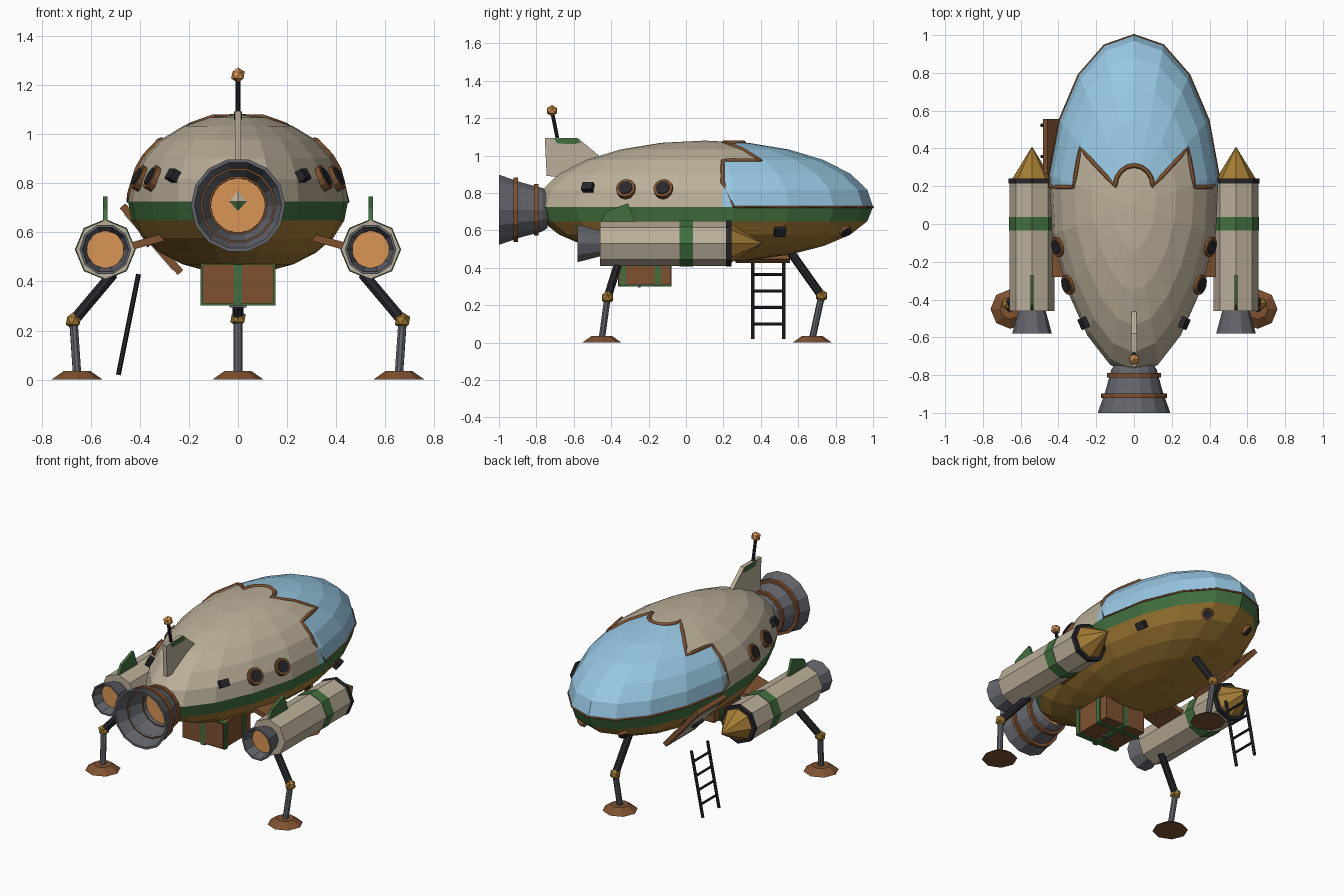
import bpy, bmesh, math
from mathutils import Vector, Matrix
from mathutils.bvhtree import BVHTree

if "Cube" in bpy.data.objects:
    bpy.data.objects.remove(bpy.data.objects["Cube"])


def material(name, rgb):
    m = bpy.data.materials.new(name)
    m.diffuse_color = (*rgb, 1)
    m.use_nodes = True
    m.node_tree.nodes["Principled BSDF"].inputs["Base Color"].default_value = m.diffuse_color
    return m


CREAM = material("cream paint", (0.50, 0.43, 0.32))
GREEN = material("green paint", (0.055, 0.16, 0.05))
GOLD = material("ochre metal", (0.37, 0.20, 0.035))
BROWN = material("rust brown", (0.21, 0.083, 0.03))
GLASS = material("sky blue glass", (0.31, 0.57, 0.76))
DARK = material("dark metal", (0.02, 0.02, 0.025))
STEEL = material("steel grey", (0.125, 0.13, 0.15))
GLOW = material("engine orange", (0.70, 0.30, 0.09))


def finish(name, bm, *mats):
    bmesh.ops.recalc_face_normals(bm, faces=bm.faces)
    me = bpy.data.meshes.new(name)
    bm.to_mesh(me)
    bm.free()
    ob = bpy.data.objects.new(name, me)
    bpy.context.collection.objects.link(ob)
    for m in mats:
        me.materials.append(m)
    return ob


def box(name, center, size, mat, rot=None):
    bm = bmesh.new()
    m = Matrix.Translation(center) @ (rot or Matrix()) @ Matrix.Diagonal((*size, 1))
    bmesh.ops.create_cube(bm, size=1, matrix=m)
    return finish(name, bm, mat)


def rod(name, a, b, r, mat, n=8, r2=None):
    a, b = Vector(a), Vector(b)
    d = b - a
    m = Matrix.Translation((a + b) / 2) @ d.to_track_quat('Z', 'Y').to_matrix().to_4x4()
    bm = bmesh.new()
    bmesh.ops.create_cone(bm, cap_ends=True, segments=n, radius1=r,
                          radius2=r if r2 is None else r2, depth=d.length, matrix=m)
    return finish(name, bm, mat)


def ball(name, center, r, mat):
    bm = bmesh.new()
    bmesh.ops.create_icosphere(bm, subdivisions=1, radius=r, matrix=Matrix.Translation(center))
    return finish(name, bm, mat)


def lathe(name, profile, x, z, n, mats, ids):
    """Revolve (y, radius) points about a lengthwise axis; ids colour each span."""
    bm = bmesh.new()
    rings = [[bm.verts.new((x + r * math.cos(k * math.tau / n), y, z + r * math.sin(k * math.tau / n)))
              for k in range(n)] for y, r in profile]
    for a, b, i in zip(rings, rings[1:], ids):
        for k in range(n):
            f = bm.faces.new((a[k], a[(k + 1) % n], b[(k + 1) % n], b[k]))
            f.material_index = i
    bmesh.ops.remove_doubles(bm, verts=bm.verts, dist=1e-5)
    return finish(name, bm, *mats)


def plate(name, outline, x, thick, mat):
    """Extrude a (y, z) outline across x."""
    bm = bmesh.new()
    f = bm.faces.new([bm.verts.new((x - thick / 2, y, z)) for y, z in outline])
    ext = bmesh.ops.extrude_face_region(bm, geom=[f])
    vs = [g for g in ext["geom"] if isinstance(g, bmesh.types.BMVert)]
    bmesh.ops.translate(bm, verts=vs, vec=(thick, 0, 0))
    return finish(name, bm, mat)


# Hull: egg-shaped body with horizontal rings
ZC, YC, SEG, RINGS = 0.725, 0.1, 18, 12


def hull_point(lon, lat):
    s, c = math.sin(lon), math.cos(lon)
    w = 0.455 * (1 - 0.2 * max(0, -c))
    h = 0.355 if lat > 0 else 0.295
    return Vector((w * s * math.cos(lat), YC + 0.9 * c * math.cos(lat), ZC + h * math.sin(lat)))


bm = bmesh.new()
rows = [[bm.verts.new(hull_point(math.tau * k / SEG, math.pi * (i / RINGS - 0.5))) for k in range(SEG)]
        for i in range(RINGS + 1)]
for a, b in zip(rows, rows[1:]):
    for k in range(SEG):
        bm.faces.new((a[k], a[(k + 1) % SEG], b[(k + 1) % SEG], b[k]))
bmesh.ops.remove_doubles(bm, verts=bm.verts, dist=1e-5)
bmesh.ops.dissolve_degenerate(bm, edges=bm.edges, dist=1e-5)
bmesh.ops.recalc_face_normals(bm, faces=bm.faces)
surface = BVHTree.FromBMesh(bm)

# Canopy edge in plan: centre arch, then a point, then straight across
half = [(0.1 * math.sin(t * math.pi / 8), 0.2 + 0.11 * math.cos(t * math.pi / 8)) for t in range(5)]
half += [(0.285, 0.40), (0.32, 0.195), (0.44, 0.195)]
edge = [(-x, y) for x, y in half[:0:-1]] + half


def edge_y(x):
    for (x0, y0), (x1, y1) in zip(edge, edge[1:]):
        if x0 <= x <= x1:
            return y0 + (y1 - y0) * (x - x0) / (x1 - x0)
    return 0.195


for (x0, y0), (x1, y1) in zip(edge, edge[1:]):
    faces = [f for f in bm.faces if f.calc_center_median().z > ZC and -0.2 < f.calc_center_median().y < 0.75]
    geom = set(faces)
    for f in faces:
        geom.update(f.verts)
        geom.update(f.edges)
    bmesh.ops.bisect_plane(bm, geom=list(geom), dist=1e-5, plane_co=(x0, y0, 0),
                           plane_no=(y1 - y0, x0 - x1, 0))
for f in bm.faces:
    c = f.calc_center_median()
    if c.z > ZC:
        f.material_index = 3 if c.y > edge_y(c.x) else 0
    else:
        f.material_index = 1 if c.z > 0.65 else 2
finish("hull", bm, CREAM, GREEN, GOLD, GLASS)

# Canopy trim follows the cut edge and the nose
path = []
for (x0, y0), (x1, y1) in zip(edge, edge[1:]):
    for t in range(4):
        x, y = x0 + (x1 - x0) * t / 4, y0 + (y1 - y0) * t / 4
        path.append((surface.ray_cast(Vector((x, y, 2)), Vector((0, 0, -1)))[0], 1))
path += [(hull_point(math.radians(a), 0), 0.5) for a in range(80, -81, -20)]
cu = bpy.data.curves.new("canopy_trim", 'CURVE')
cu.dimensions, cu.bevel_depth, cu.bevel_resolution = '3D', 0.012, 0
sp = cu.splines.new('POLY')
sp.points.add(len(path) - 1)
for p, (co, r) in zip(sp.points, path):
    p.co, p.radius = (*co, 1), r
sp.use_cyclic_u = True
cu.materials.append(BROWN)
bpy.context.collection.objects.link(bpy.data.objects.new("canopy_trim", cu))

# Main engine
lathe("main_engine", [(-0.74, 0.10), (-0.77, 0.12), (-0.88, 0.15), (-1.0, 0.192), (-1.0, 0.178), (-0.78, 0.11)],
      0, 0.71, 14, [STEEL], [0] * 5)
for y, r in ((-0.80, 0.142), (-0.91, 0.176)):
    lathe("engine_hoop", [(y - 0.012, r - 0.03), (y - 0.012, r), (y + 0.012, r), (y + 0.012, r - 0.03)],
          0, 0.71, 14, [BROWN], [0] * 3)
rod("main_engine_glow", (0, -0.785, 0.71), (0, -0.765, 0.71), 0.112, GLOW, 14)

# Tail fin and antenna
plate("tail_fin", [(-0.755, 1.095), (-0.58, 1.095), (-0.43, 0.97), (-0.45, 0.88), (-0.745, 0.89)], 0, 0.026, CREAM)
plate("fin_flash", [(-0.705, 1.092), (-0.582, 1.092), (-0.56, 1.07), (-0.60, 1.06), (-0.69, 1.065)], 0, 0.034, GREEN)
rod("antenna", (0, -0.685, 1.08), (0, -0.717, 1.24), 0.01, DARK)
ball("antenna_tip", (0, -0.717, 1.24), 0.031, GLOW)


def on_hull(x, y, z):
    p, n, _, _ = surface.ray_cast(Vector((x * 2, y, z)), Vector((-x, 0, 0)))
    return p, n


for s in (-1, 1):
    # Portholes on the sides and low on the nose
    for y, z, r in ((-0.12, 0.82, 0.053), (-0.32, 0.82, 0.053), (0.85, 0.60, 0.035)):
        p, n = on_hull(s, y, z)
        rod("porthole_frame", p - n * 0.02, p + n * 0.016, r, BROWN, 12)
        rod("porthole_pane", p, p + n * 0.022, r * 0.72, DARK, 12)
    # Small lamps
    for y, z in ((-0.52, 0.825), (0.50, 0.60)):
        p, n = on_hull(s, y, z)
        box("lamp", p + n * 0.01, (0.04, 0.06, 0.045), DARK, n.to_track_quat('X', 'Z').to_matrix().to_4x4())

    # Side pods
    px, pz = s * 0.54, 0.53
    lathe("pod_body", [(-0.46, 0), (-0.46, 0.12), (-0.035, 0.12), (-0.035, 0.123), (0.038, 0.123), (0.038, 0.12),
                       (0.215, 0.12), (0.215, 0.124), (0.242, 0.124), (0.242, 0.103), (0.41, 0)],
          px, pz, 8, [CREAM, GREEN, DARK, GOLD], [0, 0, 1, 1, 1, 0, 2, 2, 2, 3])
    lathe("pod_nozzle", [(-0.45, 0.07), (-0.58, 0.105), (-0.58, 0.095), (-0.50, 0.075)], px, pz, 10, [STEEL], [0] * 3)
    rod("pod_glow", (px, -0.515, pz), (px, -0.49, pz), 0.078, GLOW, 10)
    plate("pod_fin", [(-0.46, 0.64), (-0.43, 0.70), (-0.31, 0.745), (-0.27, 0.64)], px, 0.018, GREEN)
    box("pod_pylon", (s * 0.375, -0.17, 0.56), (0.19, 0.22, 0.03), BROWN, Matrix.Rotation(s * 0.27, 4, 'Y'))


def leg(prefix, foot, knee, hip):
    f = Vector(foot)
    rod(prefix + "_foot", f, f + Vector((0, 0, 0.035)), 0.105, BROWN, 8, 0.055)
    rod(prefix + "_shin", f + Vector((0, 0, 0.02)), knee, 0.018, STEEL)
    rod(prefix + "_thigh", knee, hip, 0.023, DARK)
    ball(prefix + "_knee", knee, 0.035, GOLD)


# Landing legs
leg("nose_leg", (0, 0.675, 0), (0, 0.725, 0.25), (0, 0.54, 0.51))
for s, name in ((-1, "left_leg"), (1, "right_leg")):
    leg(name, (s * 0.655, -0.45, 0), (s * 0.67, -0.42, 0.24), (s * 0.51, -0.36, 0.43))

# Belly cargo crate with straps
box("crate", (0, -0.22, 0.39), (0.29, 0.28, 0.16), BROWN)
for y in (-0.335, -0.15):
    box("crate_strap", (0, y, 0.388), (0.304, 0.03, 0.17), GREEN)
box("crate_long_strap", (0, -0.22, 0.385), (0.09, 0.286, 0.17), GREEN).scale = (0.35, 1, 1)
box("crate_handle", (0, -0.25, 0.302), (0.07, 0.014, 0.014), STEEL)

# Left entry hatch: frame, panel and handle along the hull slope
tilt = Matrix.Rotation(-0.715, 4, 'Y')
spot = Vector((-0.352, 0.41, 0.572))
out = (tilt @ Vector((-1, 0, 0))).normalized()
if out.z > 0:
    tilt = Matrix.Rotation(0.715, 4, 'Y')
    out = (tilt @ Vector((-1, 0, 0))).normalized()
box("hatch_frame", spot, (0.03, 0.29, 0.36), BROWN, tilt)
box("hatch_panel", spot + out * 0.014, (0.009, 0.235, 0.30), CREAM, tilt)
box("hatch_handle", spot + out * 0.025, (0.018, 0.09, 0.03), DARK, tilt)

# Boarding ladder
for y in (0.357, 0.523):
    rod("ladder_rail", (-0.487, y, 0.02), (-0.405, y, 0.43), 0.01, DARK, 6)
for i in range(4):
    z = 0.10 + 0.088 * i
    x = -0.487 + 0.2 * (z - 0.02)
    rod("ladder_rung", (x, 0.357, z), (x, 0.523, z), 0.008, DARK, 6)
